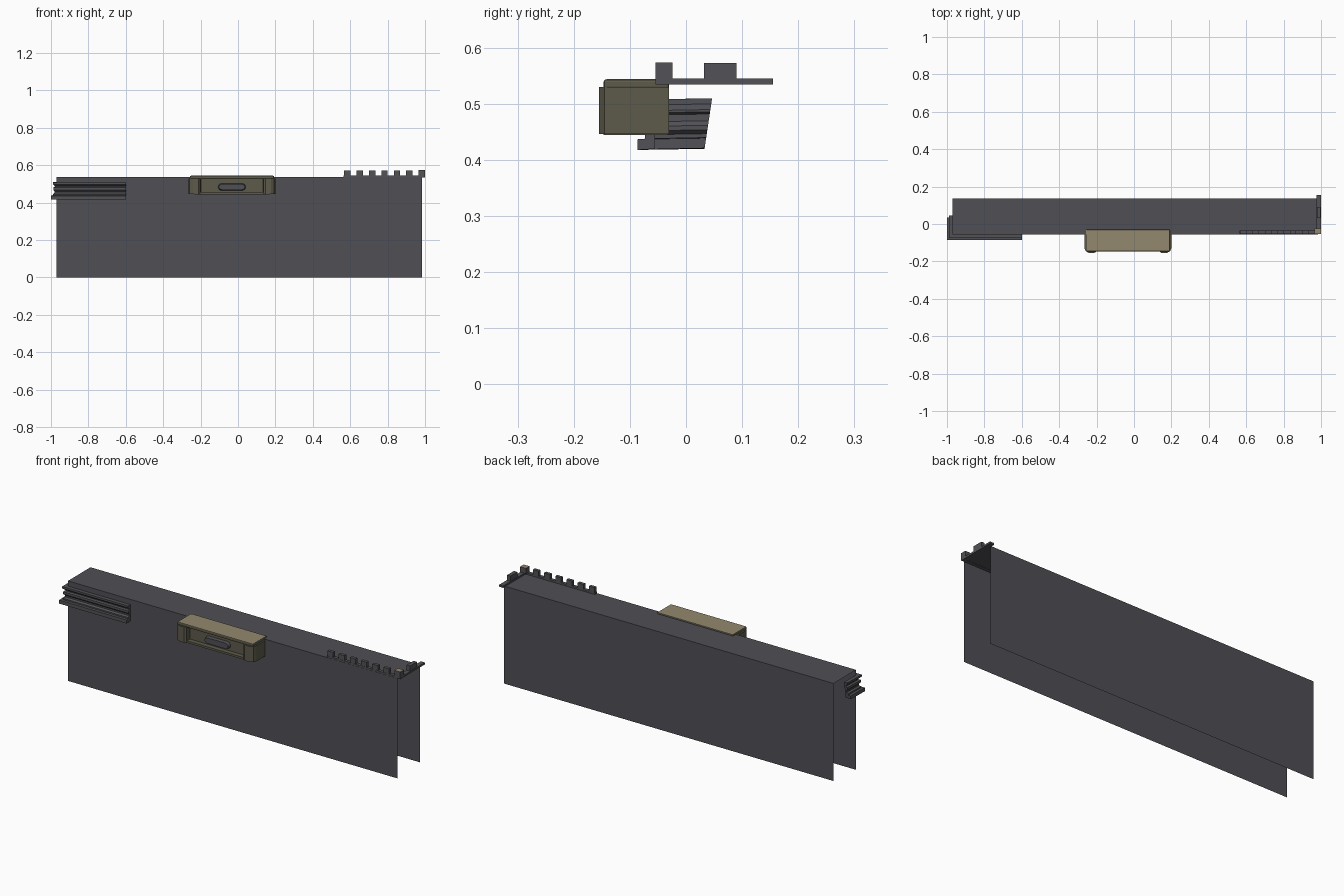
import bpy, bmesh, math

if "Cube" in bpy.data.objects:
    bpy.data.objects.remove(bpy.data.objects["Cube"])


def material(name, rgb):
    m = bpy.data.materials.new(name)
    m.diffuse_color = (*rgb, 1)
    m.use_nodes = True
    m.node_tree.nodes["Principled BSDF"].inputs["Base Color"].default_value = m.diffuse_color
    return m


SLATE = material("slate grey", (0.080, 0.077, 0.090))
STONE = material("trim grey", (0.085, 0.085, 0.095))
OLIVE = material("dark olive", (0.110, 0.103, 0.070))
TAN = material("tan", (0.29, 0.25, 0.155))


def mesh_object(name, verts, faces, mats, fix=True):
    me = bpy.data.meshes.new(name)
    me.from_pydata(verts, [], faces)
    ob = bpy.data.objects.new(name, me)
    bpy.context.collection.objects.link(ob)
    for m in mats:
        me.materials.append(m)
    bm = bmesh.new()
    bm.from_mesh(me)
    if fix:
        bmesh.ops.recalc_face_normals(bm, faces=bm.faces)
    bm.to_mesh(me)
    bm.free()
    return ob


def box(name, x, y, z, mats, bevel=0):
    """Box from (min, max) ranges; a second material goes on the upward faces."""
    v = [(a, b, c) for a in x for b in y for c in z]
    f = [(0, 1, 3, 2), (4, 6, 7, 5), (0, 4, 5, 1), (2, 3, 7, 6), (0, 2, 6, 4), (1, 5, 7, 3)]
    ob = mesh_object(name, v, f, mats)
    finish(ob, bevel)
    return ob


def finish(ob, bevel):
    me = ob.data
    bm = bmesh.new()
    bm.from_mesh(me)
    if bevel:
        bmesh.ops.bevel(bm, geom=bm.edges[:], offset=bevel, segments=2,
                        profile=0.5, affect='EDGES')
    bm.normal_update()
    for f in bm.faces:
        f.material_index = 1 if len(me.materials) > 1 and f.normal.z > 0.5 else 0
    bm.to_mesh(me)
    bm.free()


def prism(name, outline, z0, z1, mats, bevel=0):
    n = len(outline)
    v = [(x, y, z) for z in (z0, z1) for x, y in outline]
    f = [tuple(range(n)), tuple(range(n, 2 * n))]
    f += [(i, (i + 1) % n, n + (i + 1) % n, n + i) for i in range(n)]
    ob = mesh_object(name, v, f, mats)
    finish(ob, bevel)
    return ob


# wall: folded open sheet (front, top, back) with no ends or bottom
L, R, F, B, T = -0.97, 0.983, -0.055, 0.136, 0.536
mesh_object("wall_shell",
            [(L, F, 0), (R, F, 0), (R, F, T), (L, F, T),
             (R, B, T), (L, B, T), (R, B, 0.013), (L, B, 0.013)],
            [(0, 1, 2, 3), (3, 2, 4, 5), (5, 4, 6, 7)], [SLATE], fix=False)

# cornice: ridged profile (offset, height) swept round the left corner
profile = [(0, .508), (.020, .508), (.020, .498), (.008, .488), (.008, .484),
           (.017, .480), (.017, .468), (.010, .460), (.010, .452),
           (.018, .445), (.018, .438), (.031, .437), (.031, .418), (0, .420)]
n = len(profile)
verts = [(-0.60, F - d, z) for d, z in profile]
verts += [(L - d, F - d, z) for d, z in profile]
verts += [(L - d, 0.033 + (z - .418) * 0.15, z + 0.002) for d, z in profile]
faces = [(s * n + i, s * n + i + 1, s * n + n + i + 1, s * n + n + i)
         for s in (0, 1) for i in range(n - 1)]
faces += [tuple(range(n)), tuple(range(2 * n, 3 * n))]
mesh_object("cornice", verts, faces, [STONE])

# battlement: strips and teeth along the front and the right end
box("front_strip", (0.565, 1.0), (-0.054, -0.036), (0.535, 0.545), [STONE])
box("end_strip", (0.976, 1.0), (-0.036, 0.155), (0.535, 0.545), [STONE])
for i in range(6):
    x = 0.567 + i * 0.0665
    box("front_tooth", (x, x + 0.034), (-0.053, -0.036), (0.545, 0.572), [STONE])
box("corner_tooth", (0.966, 1.0), (-0.054, -0.024), (0.545, 0.574), [STONE, TAN])
box("end_tooth", (0.978, 0.998), (0.032, 0.09), (0.545, 0.573), [STONE])

# fitting: body with swollen ends and a recessed front, base and lid
CX = -0.0325
half = [(0.150, -0.03), (0.2325, -0.03), (0.2325, -0.128), (0.226, -0.145),
        (0.208, -0.155), (0.180, -0.155), (0.170, -0.148), (0.166, -0.122)]
outline = [(CX + x, y) for x, y in half] + [(CX - x, y) for x, y in reversed(half)]
prism("fitting_body", outline, 0.446, 0.530, [OLIVE])
box("fitting_base", (CX - 0.20, CX + 0.20), (-0.147, -0.032), (0.445, 0.456), [OLIVE])
box("fitting_lid", (CX - 0.225, CX + 0.225), (-0.147, -0.03), (0.526, 0.544),
    [OLIVE, TAN], 0.005)

# handle: flattened capsule in the recess
pts = []
for s in (1, -1):
    for k in range(9):
        a = math.pi * (k / 8 - 0.5)
        pts.append((CX + s * (0.055 + 0.019 * math.cos(a)), 0.484 + s * 0.019 * math.sin(a)))
m = len(pts)
v = [(x, -0.120, z) for x, z in pts]
v += [(CX + (x - CX) * 0.94, -0.138, 0.484 + (z - 0.484) * 0.8) for x, z in pts]
f = [tuple(range(m)), tuple(range(m, 2 * m))]
f += [(i, (i + 1) % m, m + (i + 1) % m, m + i) for i in range(m)]
mesh_object("handle", v, f, [SLATE])
